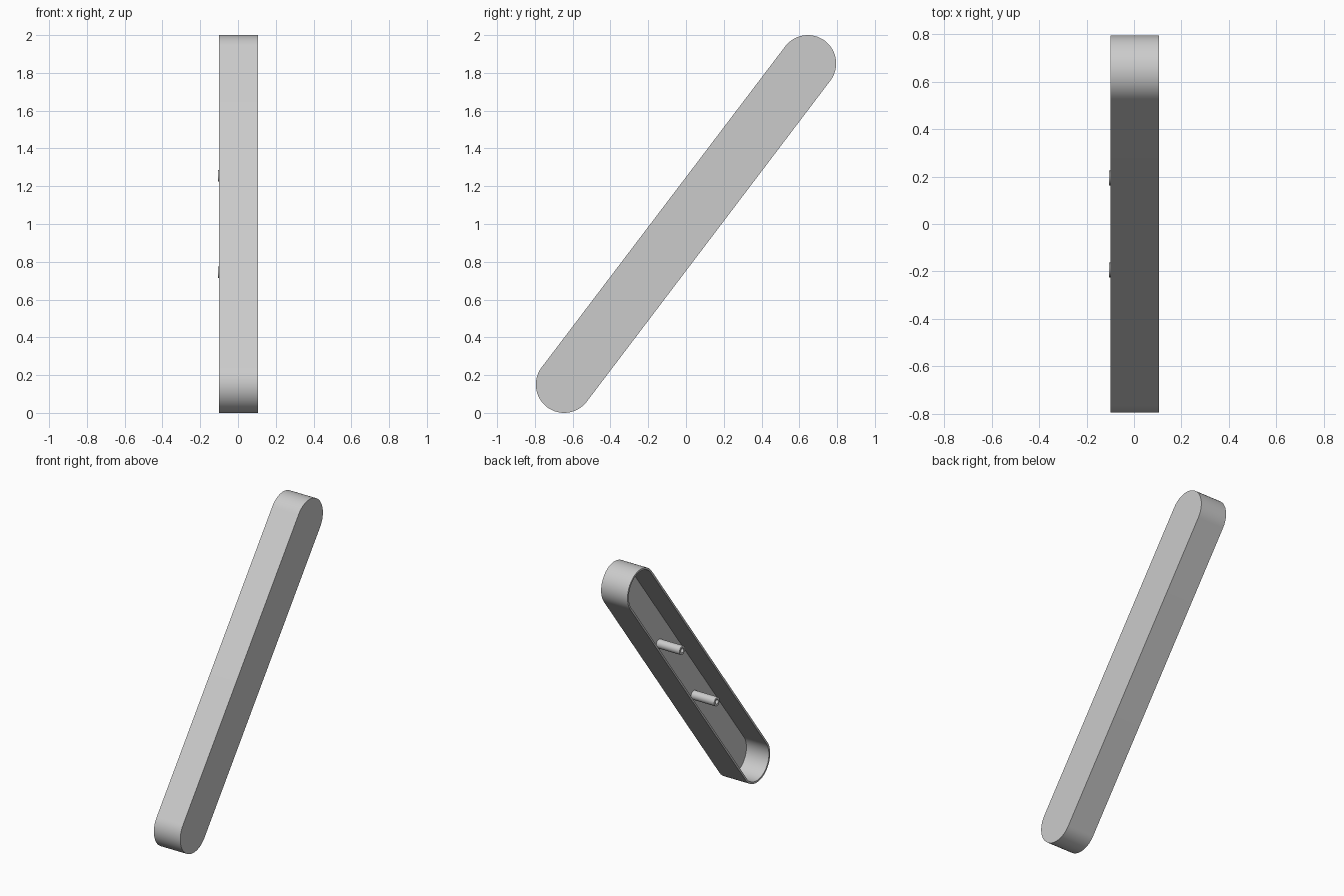
import bpy, bmesh, math
from mathutils import Vector

cube = bpy.data.objects.get("Cube")
if cube:
    bpy.data.objects.remove(cube)

grey = bpy.data.materials.new("light grey")
grey.use_nodes = True
colour = (0.6, 0.6, 0.6, 1)
grey.diffuse_color = colour
grey.node_tree.nodes["Principled BSDF"].inputs["Base Color"].default_value = colour

# Slanted axis of the tray, in the y-z plane
END = Vector((0, 0.645, 0.85))
AXIS = END.normalized()
SIDE = Vector((0, -AXIS.z, AXIS.y))
CENTRE = Vector((0, 0, 1))
OPEN_X, BACK_X, FLOOR_X, PEG_X = -0.1, 0.106, 0.075, -0.106


def stadium(x, half, radius, along, steps=32):
    """Round-ended outline; a circle when half is zero."""
    points = []
    for sign in (1, -1):
        for i in range(steps + 1):
            a = math.pi * i / steps
            u = sign * (half + radius * math.sin(a))
            v = -sign * radius * math.cos(a)
            points.append(CENTRE + AXIS * (along + u) + SIDE * v + Vector((x, 0, 0)))
    return points


def cup(name, half, along, rings):
    """Skin a run of (x, radius) outlines and cap both ends."""
    bm = bmesh.new()
    loops = [[bm.verts.new(p) for p in stadium(x, half, r, along)] for x, r in rings]
    for a, b in zip(loops, loops[1:]):
        for i in range(len(a)):
            bm.faces.new((a[i - 1], a[i], b[i], b[i - 1]))
    bm.faces.new(loops[0])
    bm.faces.new(loops[-1])
    bmesh.ops.remove_doubles(bm, verts=bm.verts, dist=1e-5)
    bmesh.ops.recalc_face_normals(bm, faces=bm.faces)
    mesh = bpy.data.meshes.new(name)
    bm.to_mesh(mesh)
    bm.free()
    mesh.materials.append(grey)
    obj = bpy.data.objects.new(name, mesh)
    bpy.context.collection.objects.link(obj)
    bpy.ops.object.select_all(action="DESELECT")
    obj.select_set(True)
    bpy.context.view_layer.objects.active = obj
    bpy.ops.object.shade_smooth_by_angle(angle=math.radians(30))
    return obj


# Hollow round-ended tray, open on one side
cup("tray", END.length, 0,
    [(BACK_X, 0.15), (OPEN_X, 0.15), (OPEN_X, 0.136), (FLOOR_X, 0.136)])

# Two hollow pegs standing on the tray floor
for name, along in (("upper_peg", 0.32), ("lower_peg", -0.32)):
    cup(name, 0, along,
        [(FLOOR_X + 0.005, 0.031), (PEG_X, 0.031), (PEG_X, 0.016), (FLOOR_X - 0.01, 0.016)])
